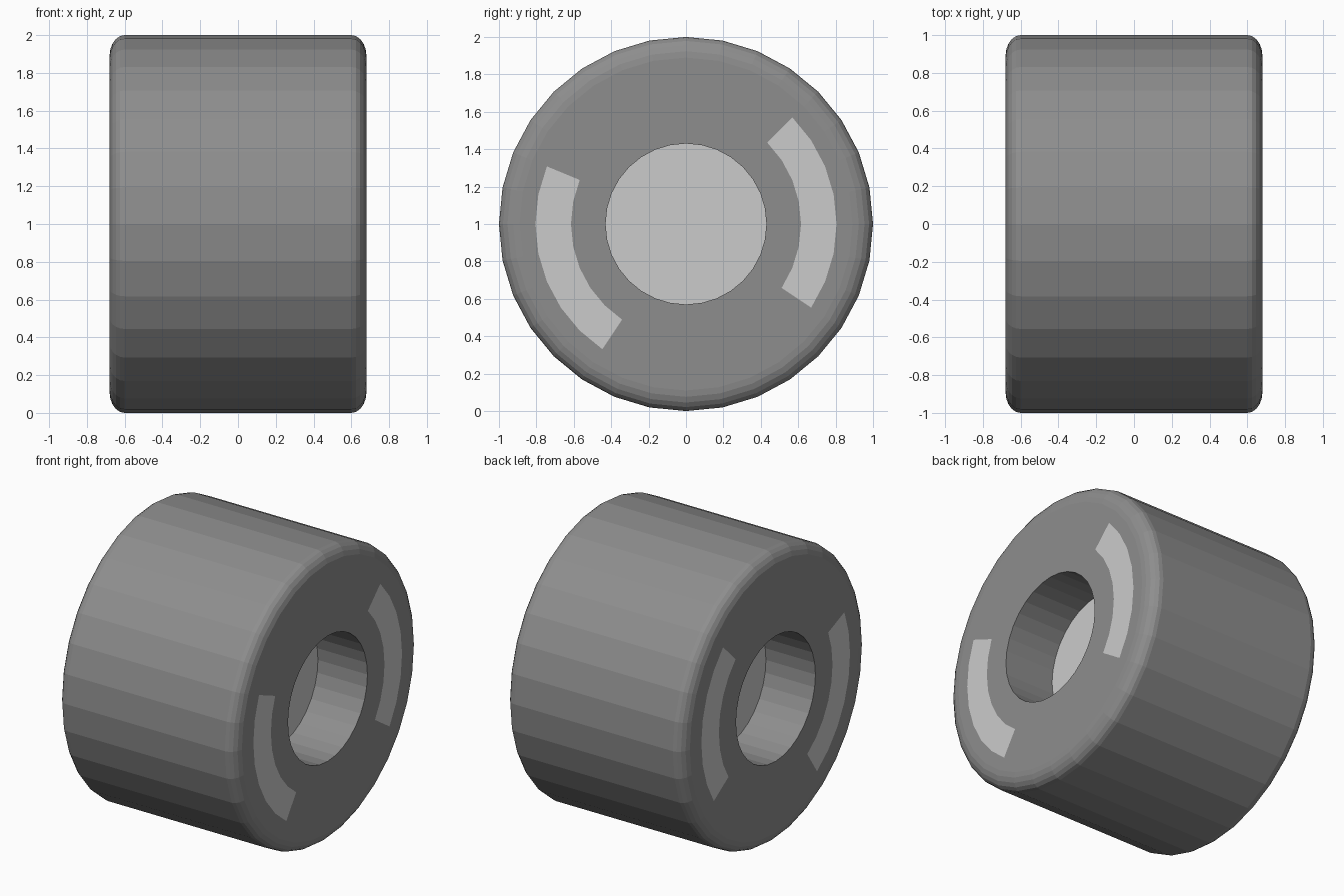
import bpy, bmesh
from math import sin, cos, pi

if "Cube" in bpy.data.objects:
    bpy.data.objects.remove(bpy.data.objects["Cube"])

SIDES = 32
STEP = 2 * pi / SIDES
HALF = 0.68        # half width of the wheel
FLOOR = 0.305      # hub floor distance from the middle
BEVEL = 5


def material(name, grey):
    m = bpy.data.materials.new(name)
    m.diffuse_color = (grey, grey, grey, 1)
    m.use_nodes = True
    m.node_tree.nodes["Principled BSDF"].inputs["Base Color"].default_value = m.diffuse_color
    return m


def finish(bm, name, mats):
    bmesh.ops.recalc_face_normals(bm, faces=bm.faces)
    me = bpy.data.meshes.new(name)
    bm.to_mesh(me)
    bm.free()
    for m in mats:
        me.materials.append(m)
    ob = bpy.data.objects.new(name, me)
    ob.location.z = 1
    bpy.context.collection.objects.link(ob)
    return ob


def ring(bm, x, r):
    return [bm.verts.new((x, r * cos(i * STEP), r * sin(i * STEP))) for i in range(SIDES)]


dark = material("dark_rubber", 0.27)
light = material("light_grey", 0.8)

# Half profile (x, radius): bore, flat side with stripe band, rounded shoulder
side = [(FLOOR, 0.43), (HALF, 0.43), (HALF, 0.615), (HALF, 0.805)]
side += [(0.6 + 0.08 * cos(t * pi / 2 / BEVEL), 0.89 + 0.11 * sin(t * pi / 2 / BEVEL))
         for t in range(BEVEL + 1)]
profile = side + [(-x, r) for x, r in reversed(side)]

# Two painted arcs of seven segments each on both side faces
stripes = {i % SIDES for i in range(-3, 4)} | set(range(14, 21))

# Tyre
bm = bmesh.new()
rings = [ring(bm, x, r) for x, r in profile]
bands = {2, len(profile) - 4}
for k, (a, b) in enumerate(zip(rings, rings[1:])):
    for i in range(SIDES):
        j = (i + 1) % SIDES
        f = bm.faces.new((a[i], a[j], b[j], b[i]))
        f.material_index = int(k in bands and i in stripes)
# Temporary caps keep the normals pointing outwards
caps = [bm.faces.new(rings[0]), bm.faces.new(rings[-1])]
bmesh.ops.recalc_face_normals(bm, faces=bm.faces)
for c in caps:
    c.material_index = 1
finish(bm, "wheel", [dark, light])
